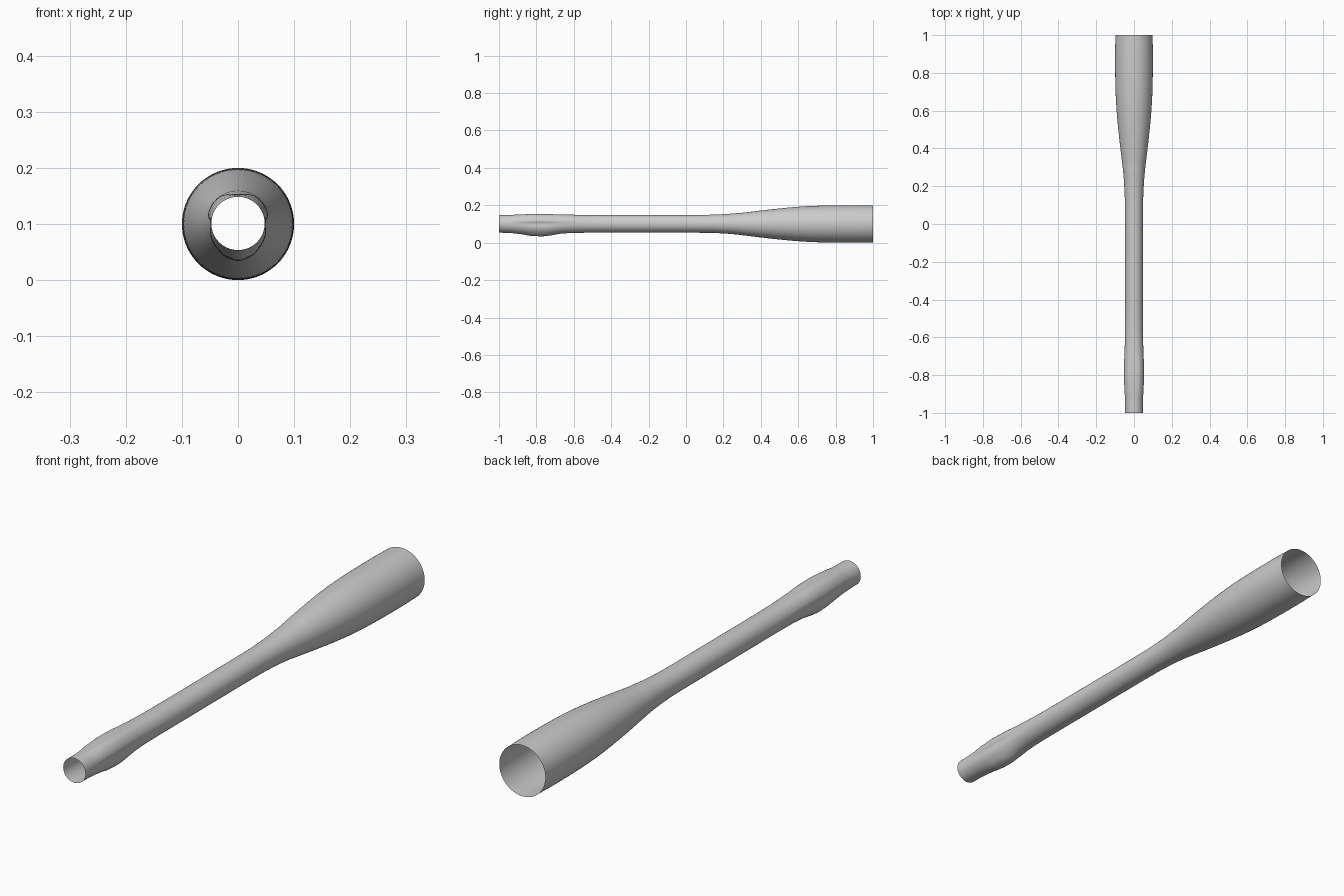
import bpy, bmesh, math

if "Cube" in bpy.data.objects:
    bpy.data.objects.remove(bpy.data.objects["Cube"])

SIDES, RINGS, CZ = 64, 120, 0.1

# barrel radius along y
BARREL = [(-1, .0475), (0, .0475), (.1, .048), (.2, .0515), (.3, .060), (.4, .072),
          (.5, .083), (.6, .092), (.7, .0975), (.8, .0995), (.9, .100), (1, .0985)]
# lobed grip: extra radius by angle from the underside (mirrored left/right)
LOBES = [(0, .0185), (20, .0155), (45, .010), (70, .0055), (84, .002), (92, .0015),
         (105, .008), (120, .0095), (145, .0105), (160, .008), (180, .0045)]
# grip strength along y, for the upper lobes and the lower lobe
UPPER = [(-1, 0), (-.94, .08), (-.88, .6), (-.8, 1), (-.74, .9), (-.66, .45), (-.55, .1), (-.45, 0), (1, 0)]
LOWER = [(-1, 0), (-.94, .1), (-.88, .45), (-.82, .9), (-.77, 1), (-.73, .8), (-.67, .3), (-.6, .06), (-.5, 0), (1, 0)]


def curve(table, t):
    """Smooth cubic lookup through the table points."""
    n = len(table)
    i = max(0, min(n - 2, sum(1 for p in table if p[0] <= t) - 1))

    def slope(k):
        if k in (0, n - 1):
            return 0.0
        (x0, y0), (x1, y1), (x2, y2) = table[k - 1:k + 2]
        a, b = (y1 - y0) / (x1 - x0), (y2 - y1) / (x2 - x1)
        return 0.0 if a * b <= 0 else 2 * a * b / (a + b)

    (x0, y0), (x1, y1) = table[i], table[i + 1]
    h = x1 - x0
    u = (t - x0) / h
    return (y0 * (1 + 2 * u) * (1 - u) ** 2 + y1 * u * u * (3 - 2 * u)
            + h * u * (1 - u) * (slope(i) * (1 - u) - slope(i + 1) * u))


# open tube skinned ring by ring
bm = bmesh.new()
rings = []
for i in range(RINGS + 1):
    y = -1 + 2 * i / RINGS
    ring = []
    for k in range(SIDES):
        a = 2 * math.pi * k / SIDES
        deg = min(360 * k / SIDES, 360 - 360 * k / SIDES)
        grip = curve(LOWER if deg < 88 else UPPER, y)
        r = curve(BARREL, y) + curve(LOBES, deg) * grip
        ring.append(bm.verts.new((r * math.sin(a), y, CZ + .001 * (r < .06) - r * math.cos(a))))
    rings.append(ring)
for r0, r1 in zip(rings, rings[1:]):
    for k in range(SIDES):
        j = (k + 1) % SIDES
        bm.faces.new((r0[k], r0[j], r1[j], r1[k]))
bmesh.ops.recalc_face_normals(bm, faces=bm.faces)

mesh = bpy.data.meshes.new("tapered_tube")
bm.to_mesh(mesh)
bm.free()
tube = bpy.data.objects.new("tapered_tube", mesh)
bpy.context.collection.objects.link(tube)
bpy.context.view_layer.objects.active = tube
tube.select_set(True)
bpy.ops.object.shade_smooth_by_angle(angle=math.radians(40))
